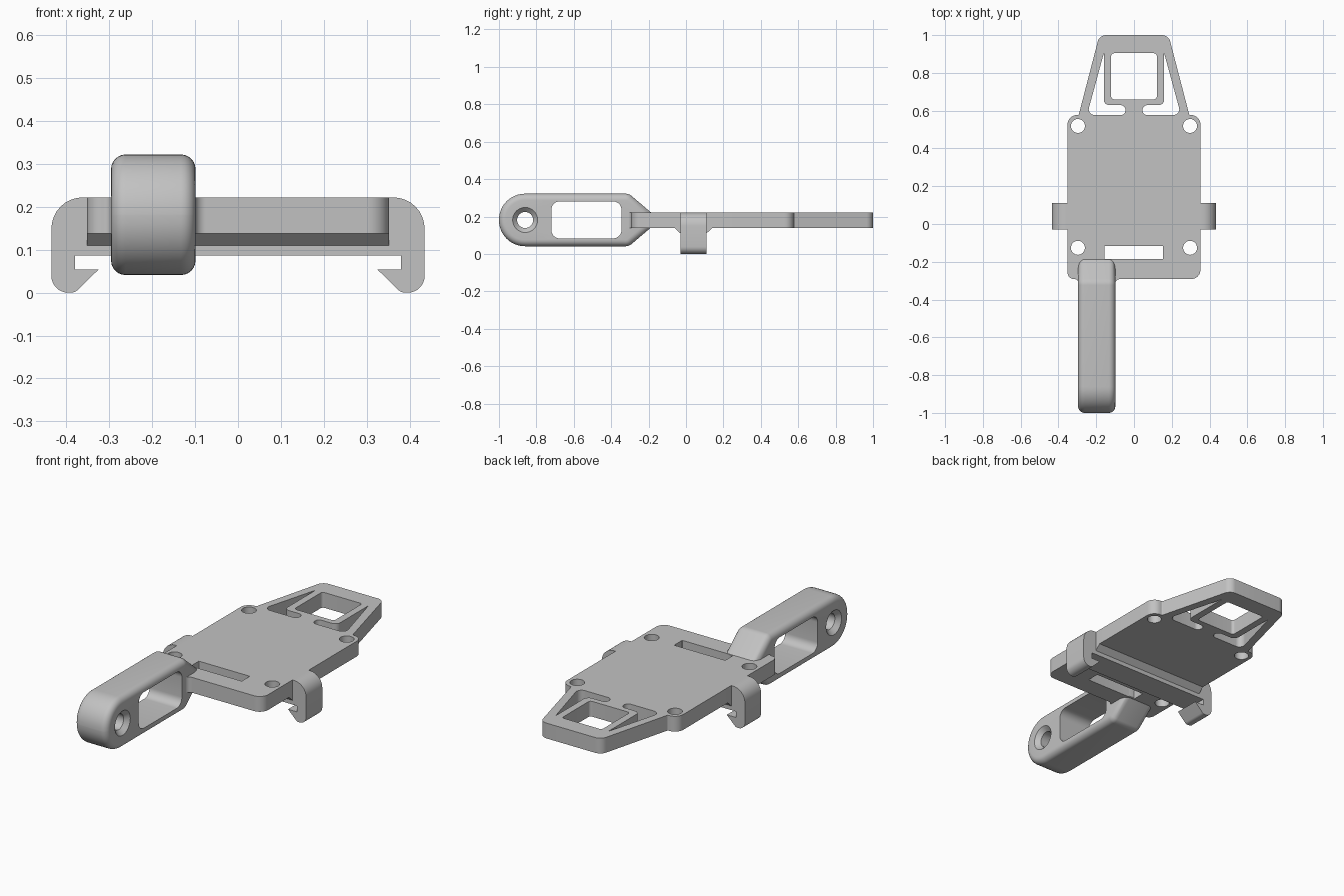
import bpy, bmesh
from math import pi, cos, sin, tan, radians
from mathutils import Vector, Matrix

cube = bpy.data.objects.get("Cube")
if cube:
    bpy.data.objects.remove(cube)

grey = bpy.data.materials.new("plain grey")
grey.use_nodes = True
grey.diffuse_color = (0.54, 0.54, 0.54, 1)
grey.node_tree.nodes["Principled BSDF"].inputs["Base Color"].default_value = grey.diffuse_color

AXES = {
    "x": Matrix(((0, 0, 1, 0), (1, 0, 0, 0), (0, 1, 0, 0), (0, 0, 0, 1))),
    "y": Matrix(((1, 0, 0, 0), (0, 0, -1, 0), (0, 1, 0, 0), (0, 0, 0, 1))),
    "z": Matrix.Identity(4),
}


def rounded(corners, steps=8):
    """Outline from (u, v, radius) corners, each replaced by an arc."""
    out = []
    for i, (u, v, r) in enumerate(corners):
        p = Vector((u, v))
        if r == 0:
            out.append(p)
            continue
        a = (Vector(corners[i - 1][:2]) - p).normalized()
        b = (Vector(corners[(i + 1) % len(corners)][:2]) - p).normalized()
        half = a.angle(b) / 2
        centre = p + (a + b).normalized() * r / sin(half)
        start = p + a * r / tan(half) - centre
        sweep = start.angle_signed(p + b * r / tan(half) - centre)
        for k in range(steps + 1):
            out.append(centre + Matrix.Rotation(-sweep * k / steps, 2) @ start)
    return out


def circle(u, v, r, n=32):
    return [Vector((u + r * cos(2 * pi * k / n), v + r * sin(2 * pi * k / n))) for k in range(n)]


def box(u0, u1, v0, v1, r):
    return rounded([(u0, v0, r), (u1, v0, r), (u1, v1, r), (u0, v1, r)])


def inset(loop, d):
    """Move a counter-clockwise outline inwards by d."""
    out = []
    for i, p in enumerate(loop):
        e = (p - loop[i - 1]).normalized()
        f = (loop[(i + 1) % len(loop)] - p).normalized()
        n = Vector((-e.y - f.y, e.x + f.x))
        out.append(p + n * d / (1 + e.dot(f)))
    return out


def finish(name, bm, axis):
    bm.transform(AXES[axis])
    bmesh.ops.recalc_face_normals(bm, faces=bm.faces)
    mesh = bpy.data.meshes.new(name)
    bm.to_mesh(mesh)
    bm.free()
    mesh.materials.append(grey)
    obj = bpy.data.objects.new(name, mesh)
    bpy.context.collection.objects.link(obj)
    return obj


def solid(name, walls, axis):
    """Each wall is a list of (outline, depth) rings; the caps join all walls."""
    bm = bmesh.new()
    caps = ([], [])
    for wall in walls:
        rings = [[bm.verts.new((p.x, p.y, w)) for p in loop] for loop, w in wall]
        for r, s in zip(rings, rings[1:]):
            for i in range(len(r)):
                bm.faces.new((r[i - 1], r[i], s[i], s[i - 1]))
        for cap, ring in zip(caps, (rings[0], rings[-1])):
            cap += [bm.edges.get((ring[i - 1], ring[i])) for i in range(len(ring))]
    for cap in caps:
        bmesh.ops.triangle_fill(bm, edges=cap, use_beauty=True)
    return finish(name, bm, axis)


def prism(name, loops, axis, lo, hi):
    return solid(name, [[(loop, lo), (loop, hi)] for loop in loops], axis)


def mirrored(half):
    return half + [(-u, v, r) for u, v, r in reversed(half)]


# Base plate with open tail frame, screw holes and strap slot
TOP, BOTTOM, SIDE = 0.222, 0.138, 0.352
outline = rounded([
    (-0.1, -0.335, 0), (-0.1, -0.292, 0.025), (SIDE, -0.292, 0.05),
    (SIDE, 0.577, 0.05), (0.293, 0.577, 0.005), (0.183, 1, 0.045),
    (-0.183, 1, 0.045), (-0.293, 0.577, 0.005), (-SIDE, 0.577, 0.05),
    (-SIDE, -0.292, 0.035), (-0.295, -0.292, 0.018), (-0.295, -0.335, 0)])
holes = [circle(x, y, 0.037) for x in (-0.297, 0.297) for y in (-0.126, 0.519)]
holes.append(box(-0.157, 0.153, -0.186, -0.116, 0.002))
holes.append(box(-0.121, 0.121, 0.66, 0.904, 0.015))
for side in (-1, 1):
    window = [(0.16, 0.903, 0), (0.16, 0.629, 0.03), (0.045, 0.629, 0.025),
              (0.045, 0.577, 0.025), (0.249, 0.577, 0.03)]
    holes.append(rounded([(side * u, v, r) for u, v, r in window]))
plate = prism("base_plate", [outline] + holes, "z", BOTTOM, TOP)

# Cross clip with a hook at each end
clip_half = [
    (0.345, 0.14, 0), (0.345, TOP, 0), (0.435, TOP, 0.073), (0.435, 0, 0.039),
    (0.38, 0, 0.025), (0.325, 0.054, 0), (0.38, 0.054, 0), (0.38, 0.087, 0)]
clip = prism("cross_clip", [rounded(mirrored(clip_half))], "y", -0.11, 0.03)

# Sloped rib that blends the clip into the plate
rib = prism("clip_rib", [rounded([
    (-0.062, 0.14, 0), (-0.03, 0.11, 0), (0.11, 0.11, 0), (0.142, 0.14, 0)])],
    "x", -SIDE, SIDE)

# Handle with softened outer edges, a window and a countersunk pivot hole
LEFT, RIGHT, SOFT, SINK = -0.099, -0.296, 0.034, 0.024
profile = rounded([
    (-1, 0.041, 0.139), (-0.305, 0.041, 0.05), (-0.185, 0.143, 0),
    (-0.185, 0.22, 0), (-0.305, 0.322, 0.05), (-1, 0.322, 0.139)], 12)
near, far = [], []
for k in range(7):
    t = pi / 2 * k / 6
    ring = inset(profile, SOFT * (1 - sin(t)))
    near.append((ring, RIGHT + SOFT * (1 - cos(t))))
    far.insert(0, (ring, LEFT - SOFT * (1 - cos(t))))
opening = box(-0.72, -0.345, 0.083, 0.281, 0.045)
pivot = [(circle(-0.86, 0.1815, r), x) for r, x in (
    (0.067, RIGHT), (0.043, RIGHT + SINK), (0.043, LEFT - SINK), (0.067, LEFT))]
handle = solid("handle", [near + far, [(opening, RIGHT), (opening, LEFT)], pivot], "x")

# Smooth curved walls, keep corners crisp
bpy.ops.object.select_all(action="DESELECT")
for obj in (plate, clip, rib, handle):
    obj.select_set(True)
bpy.context.view_layer.objects.active = plate
bpy.ops.object.shade_smooth_by_angle(angle=radians(30))
